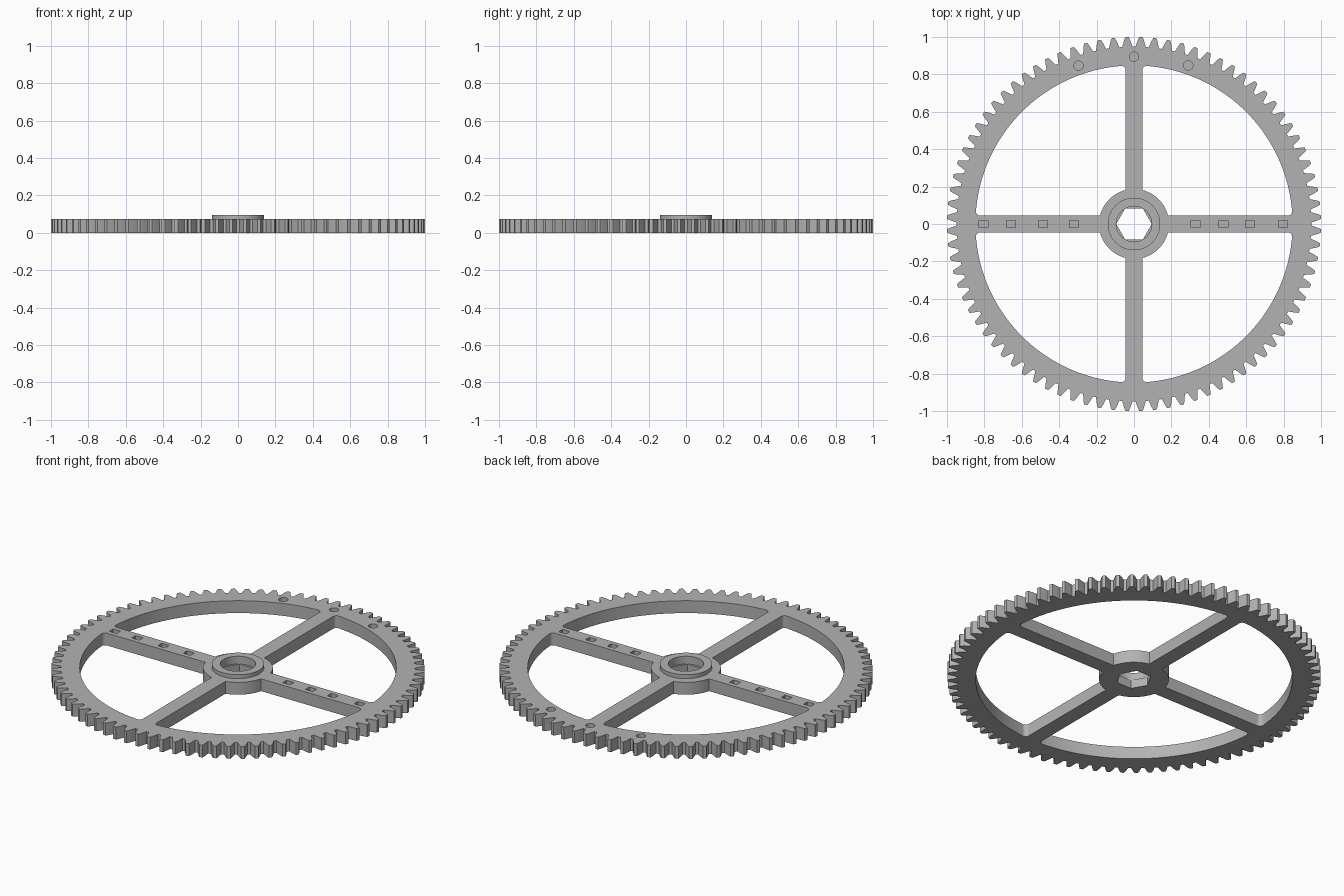
import bpy, bmesh, math
from math import sin, cos, pi, asin, atan2, sqrt

if "Cube" in bpy.data.objects:
    bpy.data.objects.remove(bpy.data.objects["Cube"])

TEETH, THICK, TOP = 84, 0.073, 0.096
HUB_R, COLLAR_R, BORE_R = 0.187, 0.14, 0.095
RIM_R, SPOKE, FILLET = 0.848, 0.045, 0.022

grey = bpy.data.materials.new("light_grey")
grey.use_nodes = True
grey.diffuse_color = (0.45, 0.45, 0.45, 1)
grey.node_tree.nodes["Principled BSDF"].inputs["Base Color"].default_value = grey.diffuse_color


def prism(name, points, z0, z1):
    """Extrude a flat outline between two heights."""
    bm = bmesh.new()
    face = bm.faces.new([bm.verts.new((x, y, z0)) for x, y in points])
    top = bmesh.ops.extrude_face_region(bm, geom=[face])
    for v in top["geom"]:
        if isinstance(v, bmesh.types.BMVert):
            v.co.z = z1
    bmesh.ops.recalc_face_normals(bm, faces=bm.faces)
    mesh = bpy.data.meshes.new(name)
    bm.to_mesh(mesh)
    bm.free()
    mesh.materials.append(grey)
    obj = bpy.data.objects.new(name, mesh)
    bpy.context.collection.objects.link(obj)
    return obj


def arc(r, a0, a1, n, cx=0, cy=0):
    steps = [a0 + (a1 - a0) * i / n for i in range(n + 1)]
    return [(cx + r * cos(a), cy + r * sin(a)) for a in steps]


def ring(r, n, cx=0, cy=0):
    return arc(r, 0, 2 * pi, n, cx, cy)[:-1]


def boolean(obj, tool, operation):
    """Combine a tool into an object and discard the tool."""
    mod = obj.modifiers.new("combine", "BOOLEAN")
    mod.operation, mod.object, mod.solver = operation, tool, "EXACT"
    bpy.context.view_layer.update()
    deps = bpy.context.evaluated_depsgraph_get()
    mesh = bpy.data.meshes.new_from_object(obj.evaluated_get(deps))
    obj.modifiers.clear()
    obj.data = mesh
    bpy.data.objects.remove(tool)


# Toothed disc: each tooth is a root, pitch and tip pair of points
flank = [(0.948, -0.029), (0.962, -0.024), (0.978, -0.0185), (0.992, -0.0125), (1.0, -0.009)]
tooth = flank + [(r, -a) for r, a in reversed(flank)]
outline = []
for i in range(TEETH):
    mid = 2 * pi * (i + 0.5) / TEETH
    outline += [(r * cos(mid + a), r * sin(mid + a)) for r, a in tooth]
gear = prism("gear_wheel", outline, 0, THICK)

# Four openings between the spokes, rounded where they meet the rim
fx = SPOKE + FILLET
fy = sqrt((RIM_R - FILLET) ** 2 - fx ** 2)
low, high = atan2(fx, fy), atan2(fy, fx)
hub_a = asin(SPOKE / HUB_R)
window = (arc(HUB_R, pi / 2 - hub_a, hub_a, 12)
          + arc(FILLET, -pi / 2, low, 6, fy, fx)
          + arc(RIM_R, low, high, 32)[1:-1]
          + arc(FILLET, high, pi, 6, fx, fy))
for k in range(4):
    c, s = cos(k * pi / 2), sin(k * pi / 2)
    turned = [(x * c - y * s, x * s + y * c) for x, y in window]
    boolean(gear, prism("window_cutter", turned, -0.1, 0.2), "DIFFERENCE")

# Raised collar with a round bore above a hexagonal shaft hole
boolean(gear, prism("collar", ring(COLLAR_R, 64), 0.03, TOP), "UNION")
boolean(gear, prism("bore_cutter", ring(BORE_R, 48), 0.05, 0.2), "DIFFERENCE")
boolean(gear, prism("hex_cutter", ring(BORE_R, 6), -0.1, 0.2), "DIFFERENCE")

# Shallow rectangular pockets along the side spokes
for x in (-0.805, -0.658, -0.487, -0.322, 0.329, 0.478, 0.62, 0.796):
    w, h = 0.024, 0.018
    box = [(x - w, -h), (x + w, -h), (x + w, h), (x - w, h)]
    boolean(gear, prism("pocket_cutter", box, THICK - 0.025, 0.2), "DIFFERENCE")

# Shallow round marks on the rim
for x, y in ((-0.297, 0.846), (0, 0.895), (0.29, 0.848)):
    boolean(gear, prism("dimple_cutter", ring(0.025, 24, x, y), THICK - 0.025, 0.2), "DIFFERENCE")

# Keep round walls smooth and edges sharp
bpy.ops.object.select_all(action="DESELECT")
gear.select_set(True)
bpy.context.view_layer.objects.active = gear
bpy.ops.object.shade_smooth_by_angle(angle=math.radians(25))
